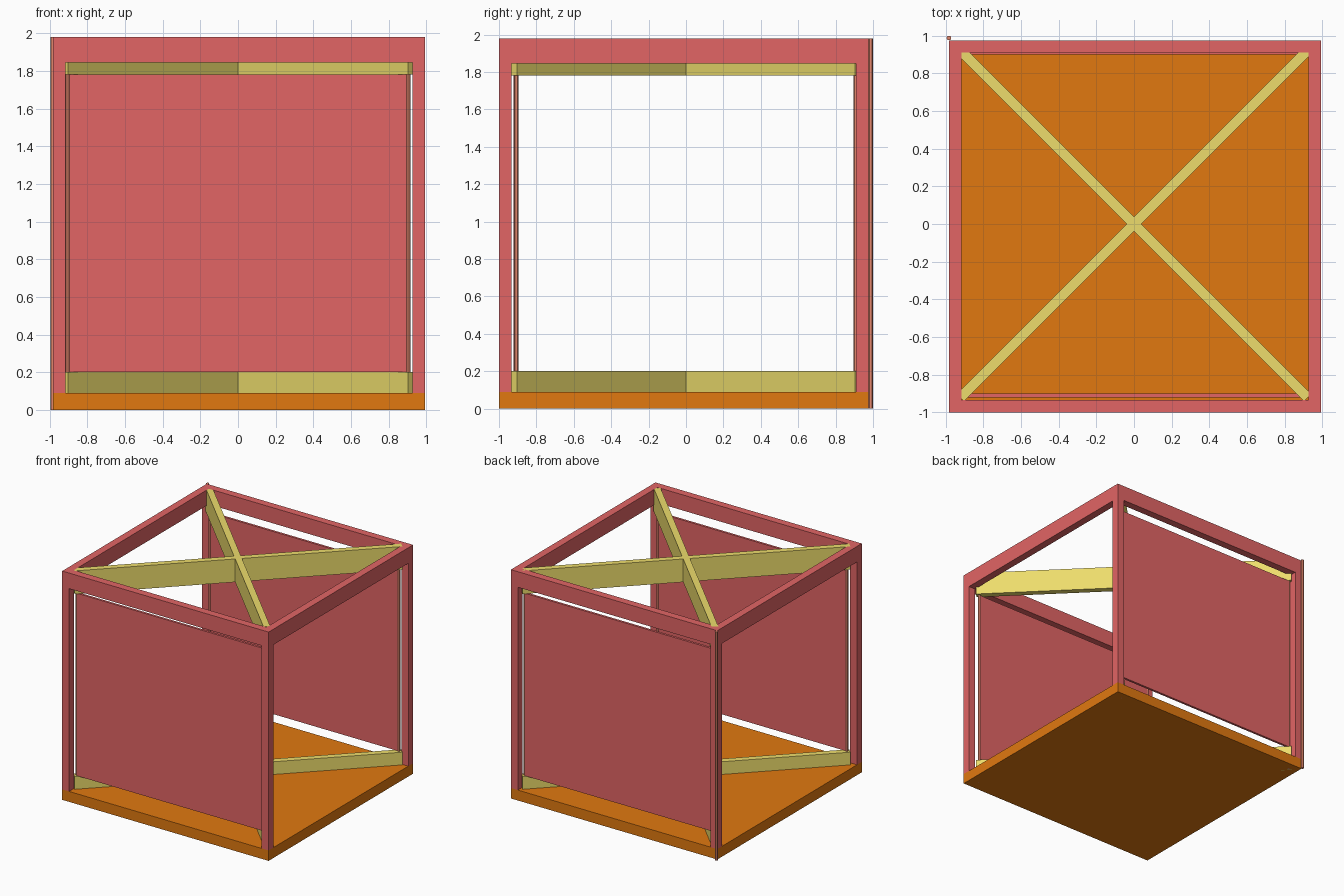
import bpy, math

if "Cube" in bpy.data.objects:
    bpy.data.objects.remove(bpy.data.objects["Cube"])

def mat(name, rgb):
    m = bpy.data.materials.new(name)
    m.diffuse_color = (*rgb, 1)
    m.use_nodes = True
    m.node_tree.nodes["Principled BSDF"].inputs["Base Color"].default_value = m.diffuse_color
    return m

RED = mat("red", (0.76, 0.13, 0.13))
ORANGE = mat("orange", (0.75, 0.19, 0.005))
YELLOW = mat("yellow", (0.85, 0.72, 0.15))
SALMON = mat("salmon", (0.76, 0.24, 0.15))

def box(name, size, centre, material, angle=0):
    bpy.ops.mesh.primitive_cube_add(size=1, location=centre)
    o = bpy.context.object
    o.name = name
    o.scale = size
    o.rotation_euler.z = angle
    o.data.materials.append(material)
    return o

def rod(name, x, y):
    bpy.ops.mesh.primitive_cylinder_add(vertices=12, radius=0.012, depth=1.98, location=(x, y, 0.99))
    o = bpy.context.object
    o.name = name
    o.data.materials.append(SALMON)
    bpy.ops.object.shade_smooth_by_angle()

# Outer frame dimensions; its centre sits slightly off the origin
CX, CY, W, T = 0.005, -0.012, 1.976, 0.066
TOP, BAR, BASE = 1.98, 1.845, 0.09
off = (W - T) / 2

# Base plate
box("base_plate", (W, W, BASE), (CX, CY, BASE / 2), ORANGE)

# Posts
for sx in (-1, 1):
    for sy in (-1, 1):
        box("corner_post", (T, T, BAR - BASE), (CX + sx * off, CY + sy * off, (BAR + BASE) / 2), RED)

# Top rails
zc, h = (TOP + BAR) / 2, TOP - BAR
for s in (-1, 1):
    box("top_rail_long", (W, T, h), (CX, CY + s * off, zc), RED)
    box("top_rail_side", (T, W - 2 * T, h), (CX + s * off, CY, zc), RED)

# Diagonal braces, top and bottom
for z in (0.10, 1.88):
    for s in (-1, 1):
        box("diagonal_brace", (2.61, 0.054, 0.2), (0, 0, z), YELLOW, s * math.pi / 4)

# Front and back panels
for s in (-1, 1):
    box("panel", (1.79, 0.02, 1.58), (0, s * 0.911, 0.99), RED)

# Inner corner rods and the outer corner rod
for sx in (-1, 1):
    for sy in (-1, 1):
        rod("inner_rod", sx * 0.904, sy * 0.908)
rod("outer_rod", -0.983, 0.988)
